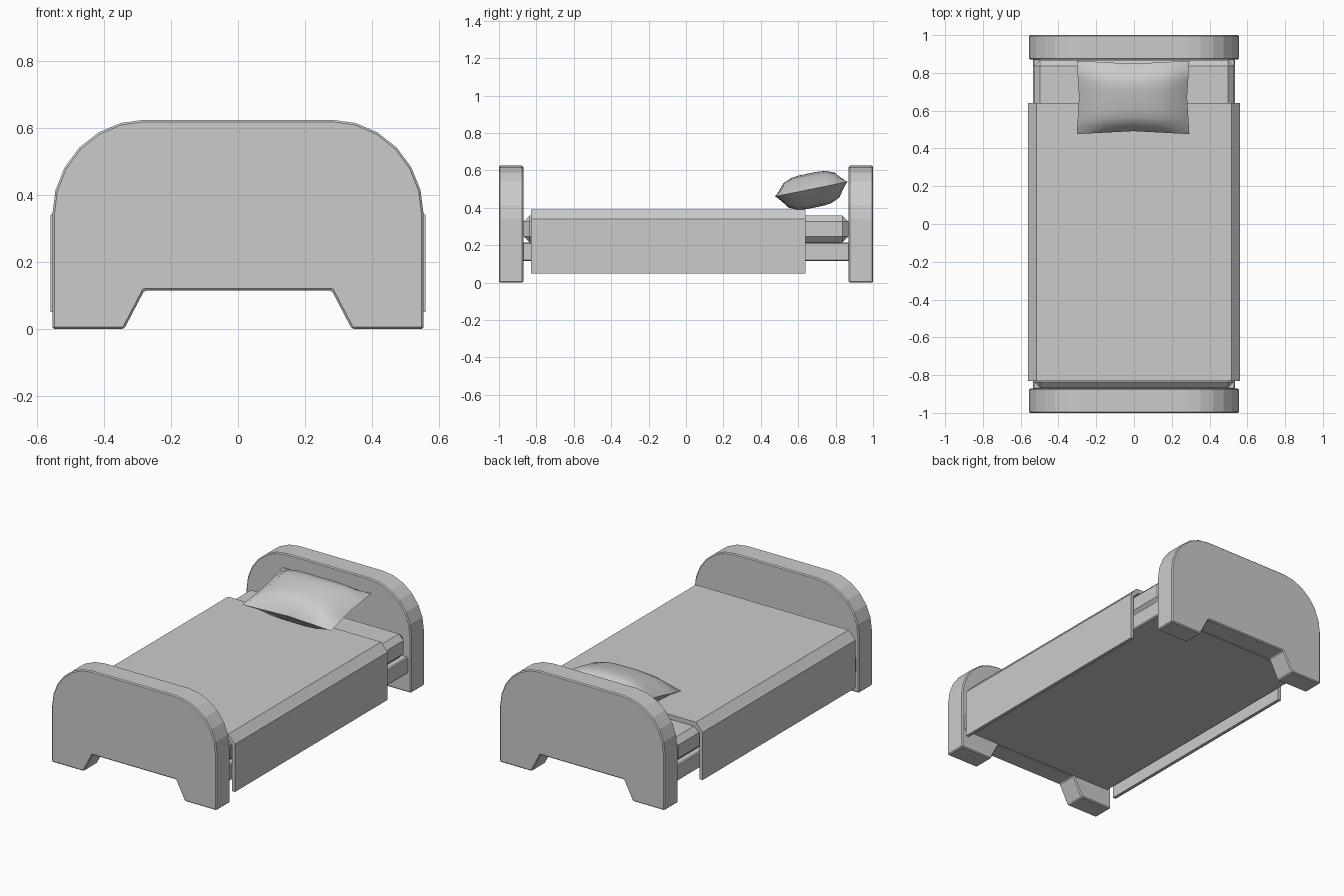
import bpy
import bmesh
import math
from mathutils import Matrix, Vector

cube = bpy.data.objects.get("Cube")
if cube:
    bpy.data.objects.remove(cube, do_unlink=True)

GREY = (0.6, 0.6, 0.6, 1.0)
grey = bpy.data.materials.new("plain grey")
grey.use_nodes = True
grey.diffuse_color = GREY
grey.node_tree.nodes["Principled BSDF"].inputs["Base Color"].default_value = GREY


def finish(name, bm, bevel=0.0):
    """Turn a bmesh into a named object with the grey material."""
    bmesh.ops.recalc_face_normals(bm, faces=bm.faces[:])
    mesh = bpy.data.meshes.new(name)
    bm.to_mesh(mesh)
    bm.free()
    mesh.materials.append(grey)
    obj = bpy.data.objects.new(name, mesh)
    bpy.context.collection.objects.link(obj)
    if bevel:
        mod = obj.modifiers.new("edge bevel", "BEVEL")
        mod.width = bevel
        mod.segments = 1
        mod.limit_method = "ANGLE"
        mod.angle_limit = math.radians(40)
    return obj


def extrude_profile(name, half, y0, y1, bevel=0.0):
    """Mirror a right-hand (x, z) outline and extrude it along y."""
    outline = half + [(-x, z) for x, z in reversed(half)]
    bm = bmesh.new()
    face = bm.faces.new([bm.verts.new((x, y0, z)) for x, z in outline])
    result = bmesh.ops.extrude_face_region(bm, geom=[face])
    moved = [v for v in result["geom"] if isinstance(v, bmesh.types.BMVert)]
    bmesh.ops.translate(bm, verts=moved, vec=(0, y1 - y0, 0))
    return finish(name, bm, bevel)


def box(name, size, z, bevel):
    bm = bmesh.new()
    place = Matrix.Translation((0, 0, z)) @ Matrix.Diagonal((*size, 1))
    bmesh.ops.create_cube(bm, size=1, matrix=place)
    return finish(name, bm, bevel)


# Headboard and footboard: rounded shoulders, notch between the feet
board = [(0.28, 0.115), (0.34, 0), (0.555, 0)]
for i in range(7):
    a = math.radians(15 * i)
    board.append((0.28 + 0.275 * math.cos(a), 0.34 + 0.285 * math.sin(a)))
extrude_profile("footboard", board, -1.0, -0.87, 0.006)
extrude_profile("headboard", board, 0.87, 1.0, 0.006)

# Base frame and chamfered mattress
box("bed_frame", (1.07, 1.75, 0.1), 0.165, 0.006)
box("mattress", (1.06, 1.735, 0.145), 0.2875, 0.032)

# Blanket draped over both sides
blanket = [(0.505, 0.362), (0.54, 0.33), (0.54, 0.05),
           (0.56, 0.05), (0.56, 0.34), (0.515, 0.39)]
extrude_profile("blanket", blanket, -0.83, 0.64)

# Pillow: two bulged sheets joined along a pinched seam, tilted to the headboard
bm = bmesh.new()
for side in (1, -1):
    sheet = bmesh.ops.create_grid(bm, x_segments=8, y_segments=8, size=1)
    for v in sheet["verts"]:
        u, w = v.co.x, v.co.y
        bulge = (1 - abs(u) ** 3) * (1 - abs(w) ** 4)
        height = (0.085 if side > 0 else 0.1) * bulge ** 0.8
        v.co = Vector((u * (0.298 - 0.012 * (1 - abs(w))),
                       w * (0.198 - 0.016 * (1 - abs(u))),
                       side * height))
bmesh.ops.remove_doubles(bm, verts=bm.verts[:], dist=0.0005)
pillow = finish("pillow", bm)
pillow.location = (-0.005, 0.67, 0.5)
pillow.rotation_euler = (math.radians(11.5), 0, 0)
bpy.ops.object.select_all(action="DESELECT")
pillow.select_set(True)
bpy.context.view_layer.objects.active = pillow
bpy.ops.object.shade_smooth_by_angle(angle=math.radians(45))
